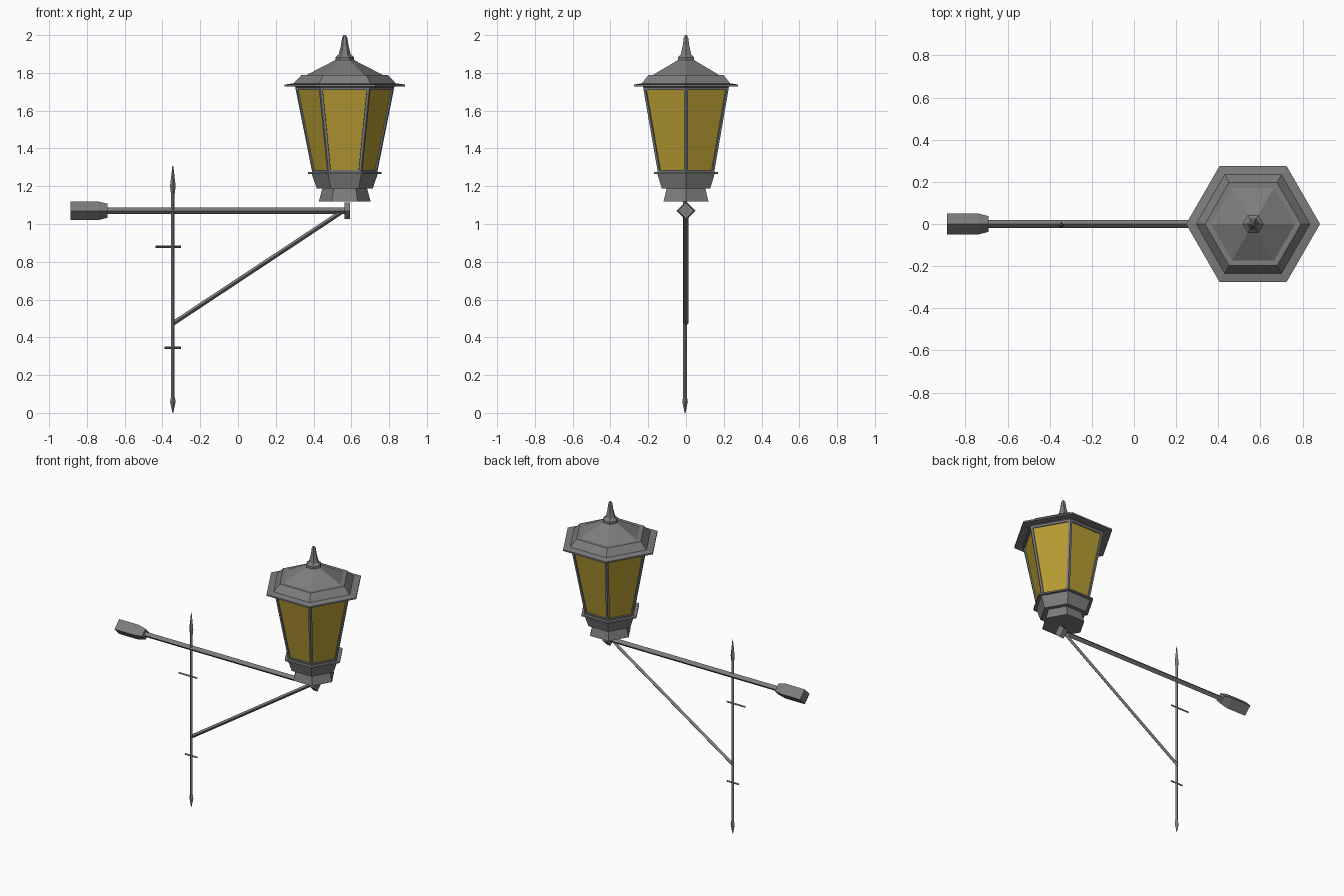
import bpy, bmesh, math
from mathutils import Vector, Matrix

if "Cube" in bpy.data.objects:
    bpy.data.objects.remove(bpy.data.objects["Cube"])


def material(name, rgb):
    m = bpy.data.materials.new(name)
    m.diffuse_color = (*rgb, 1)
    m.use_nodes = True
    m.node_tree.nodes["Principled BSDF"].inputs["Base Color"].default_value = m.diffuse_color
    return m


IRON = material("grey iron", (0.205, 0.205, 0.21))
GLASS = material("amber glass", (0.47, 0.335, 0.032))


def finish(name, bm, matrix=Matrix(), recalc=True):
    if recalc:
        bmesh.ops.recalc_face_normals(bm, faces=bm.faces)
    me = bpy.data.meshes.new(name)
    bm.to_mesh(me)
    bm.free()
    me.materials.append(IRON)
    me.materials.append(GLASS)
    ob = bpy.data.objects.new(name, me)
    ob.matrix_world = matrix
    bpy.context.collection.objects.link(ob)
    return ob


def rings(profile, sides):
    """Flat-sided turned solid from (radius, height) pairs, closed at both ends."""
    bm = bmesh.new()
    rows = []
    for r, h in profile:
        rows.append([bm.verts.new((r * math.cos(math.tau * i / sides),
                                   r * math.sin(math.tau * i / sides), h))
                     for i in range(sides)])
    walls = []
    for a, b in zip(rows, rows[1:]):
        for i in range(sides):
            j = (i + 1) % sides
            walls.append(bm.faces.new((a[i], a[j], b[j], b[i])))
    bm.faces.new(rows[0][::-1])
    bm.faces.new(rows[-1])
    return bm, walls


def turned(name, profile, at, sides=6):
    bm, _ = rings(profile, sides)
    return finish(name, bm, Matrix.Translation(at))


def rod(name, a, b, r, sides=4, profile=None):
    """Bar from a to b; the profile may be given as (radius, distance) pairs."""
    a, b = Vector(a), Vector(b)
    d = b - a
    bm, _ = rings(profile or [(r, 0), (r, d.length)], sides)
    z = d.normalized()
    x = Vector((0, 1, 0))
    y = z.cross(x)
    m = Matrix((x, y, z)).transposed().to_4x4()
    m.translation = a
    return finish(name, bm, m)


LAMP = (0.565, 0, 0)

# Lantern: base, thin sill, roof and finial
turned("lantern_foot", [(0.137, 1.12), (0.118, 1.19)], LAMP)
turned("lantern_base", [(0.148, 1.188), (0.176, 1.268)], LAMP)
turned("lantern_sill", [(0.195, 1.264), (0.195, 1.274)], LAMP)
turned("roof", [(0.25, 1.715), (0.265, 1.728), (0.318, 1.728), (0.318, 1.738),
                (0.27, 1.745), (0.228, 1.79), (0.2, 1.79), (0.045, 1.87)], LAMP)
turned("finial", [(0.05, 1.866), (0.05, 1.882), (0.032, 1.898), (0.02, 1.945),
                  (0.014, 1.985), (0.006, 2.0)], LAMP)

# Lantern body: iron frame with recessed glass panes
bm, walls = rings([(0.172, 1.272), (0.262, 1.722)], 6)
bmesh.ops.recalc_face_normals(bm, faces=bm.faces)
bmesh.ops.inset_individual(bm, faces=walls, thickness=0.013, use_even_offset=True)
bmesh.ops.inset_individual(bm, faces=walls, thickness=0.001, depth=-0.008)
for f in walls:
    f.material_index = 1
finish("lantern_body", bm, Matrix.Translation(LAMP), recalc=False)

# Horizontal arm with counterweight and end cap
Z = 1.07
rod("arm", (-0.70, 0, Z), (0.57, 0, Z), 0.018)
rod("arm_cap", (0.563, 0, Z), (0.593, 0, Z), 0.043)
rod("counterweight", (-0.887, 0, Z), (-0.69, 0, Z), 0.05,
    profile=[(0.05, 0), (0.05, 0.145), (0.037, 0.197)])

# Upright pole with spear tips
PX, PY = -0.345, -0.005
rod("upright", (PX, PY, 0), (PX, PY, 1.31), 0.01,
    profile=[(0.002, 0), (0.015, 0.06), (0.01, 0.085), (0.01, 1.16),
             (0.015, 1.2), (0.002, 1.31)])

# Crossbars and diagonal brace
for name, x0, x1, z in (("upper_crossbar", -0.438, -0.302, 0.88),
                        ("lower_crossbar", -0.39, -0.302, 0.345)):
    rod(name, (x0, PY, z), (x1, PY, z), 0.006)
rod("brace", (PX, 0, 0.473), (0.55, 0, 1.065), 0.012)
